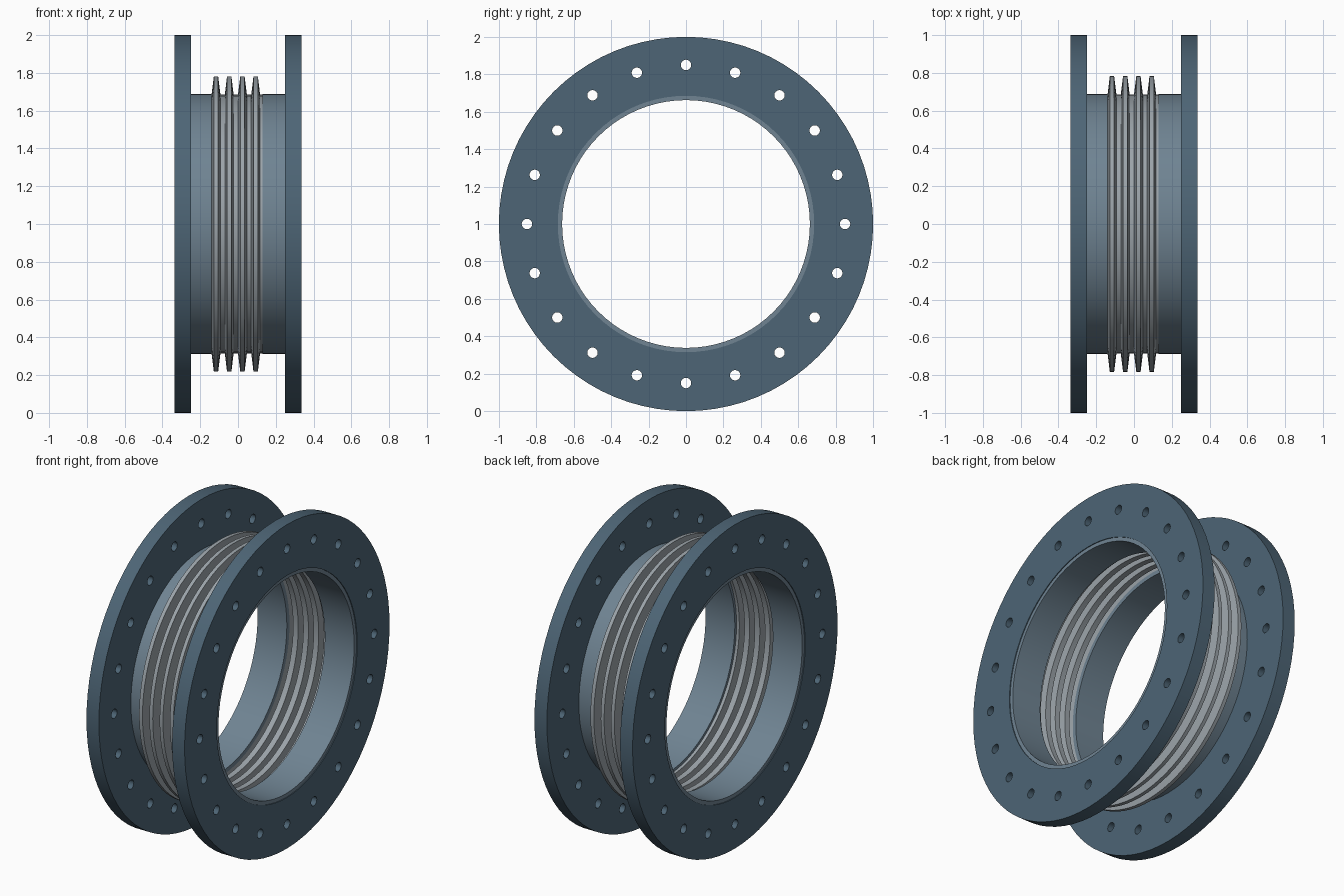
import bpy, bmesh
from math import sin, cos, pi, radians

if "Cube" in bpy.data.objects:
    bpy.data.objects.remove(bpy.data.objects["Cube"])

SEG = 80
CZ = 1.0


def material(name, rgb):
    m = bpy.data.materials.new(name)
    m.diffuse_color = (*rgb, 1)
    m.use_nodes = True
    m.node_tree.nodes["Principled BSDF"].inputs["Base Color"].default_value = m.diffuse_color
    return m


def add_object(name, bm, mat=None):
    bmesh.ops.recalc_face_normals(bm, faces=bm.faces)
    mesh = bpy.data.meshes.new(name)
    bm.to_mesh(mesh)
    bm.free()
    ob = bpy.data.objects.new(name, mesh)
    bpy.context.collection.objects.link(ob)
    ob.location.z = CZ
    if mat:
        mesh.materials.append(mat)
    return ob


def lathe(name, profile, mat):
    """Turn a closed (x, radius) profile around the x axis."""
    bm = bmesh.new()
    rings = []
    for i in range(SEG):
        a = 2 * pi * i / SEG
        rings.append([bm.verts.new((x, r * sin(a), r * cos(a))) for x, r in profile])
    n = len(profile)
    for i in range(SEG):
        p, q = rings[i], rings[(i + 1) % SEG]
        for j in range(n):
            k = (j + 1) % n
            bm.faces.new((p[j], p[k], q[k], q[j]))
    return add_object(name, bm, mat)


def smooth(ob):
    bpy.ops.object.select_all(action='DESELECT')
    ob.select_set(True)
    bpy.context.view_layer.objects.active = ob
    bpy.ops.object.shade_smooth_by_angle(angle=radians(30))


flange_blue = material("flange_blue", (0.075, 0.13, 0.18))
pipe_steel = material("pipe_steel", (0.16, 0.23, 0.29))
bellows_grey = material("bellows_grey", (0.33, 0.37, 0.40))

# Bolt hole cutter: 20 pins running through both flanges
bm = bmesh.new()
HOLES, PIN = 20, 16
for h in range(HOLES):
    a = 2 * pi * h / HOLES
    cy, cz = 0.85 * sin(a), 0.85 * cos(a)
    ends = [[bm.verts.new((x, cy + 0.028 * sin(2 * pi * k / PIN),
                           cz + 0.028 * cos(2 * pi * k / PIN))) for k in range(PIN)]
            for x in (-0.5, 0.5)]
    for e in ends:
        bm.faces.new(e)
    for k in range(PIN):
        j = (k + 1) % PIN
        bm.faces.new((ends[0][k], ends[0][j], ends[1][j], ends[1][k]))
cutter = add_object("bolt_hole_cutter", bm)

# Flanges and pipe stubs on both sides
for side, s in (("left", -1), ("right", 1)):
    flange = lathe(side + "_flange",
                   [(s * 0.25, 0.685), (s * 0.25, 1.0), (s * 0.335, 1.0), (s * 0.335, 0.685)],
                   flange_blue)
    mod = flange.modifiers.new("bolt_holes", 'BOOLEAN')
    mod.operation, mod.solver, mod.object = 'DIFFERENCE', 'EXACT', cutter
    bpy.ops.object.select_all(action='DESELECT')
    flange.select_set(True)
    bpy.context.view_layer.objects.active = flange
    bpy.ops.object.modifier_apply(modifier=mod.name)
    smooth(flange)

    smooth(lathe(side + "_pipe",
                 [(s * 0.13, 0.662), (s * 0.13, 0.688), (s * 0.33, 0.688), (s * 0.33, 0.662)],
                 pipe_steel))
bpy.data.objects.remove(cutter)

# Bellows: four thin-walled convolutions
PITCH, START, WALL = 0.07, -0.14, 0.006
outer, inner = [], []
for i in range(4):
    x = START + i * PITCH
    outer += [(x, 0.685), (x + 0.012, 0.782), (x + 0.035, 0.782), (x + 0.047, 0.685)]
    inner += [(x + WALL, 0.679), (x + 0.012 + WALL, 0.776),
              (x + 0.035 - WALL, 0.776), (x + 0.047 - WALL, 0.679)]
outer.append((0.14, 0.685))
inner.append((0.14, 0.679))
smooth(lathe("bellows", outer + inner[::-1], bellows_grey))
